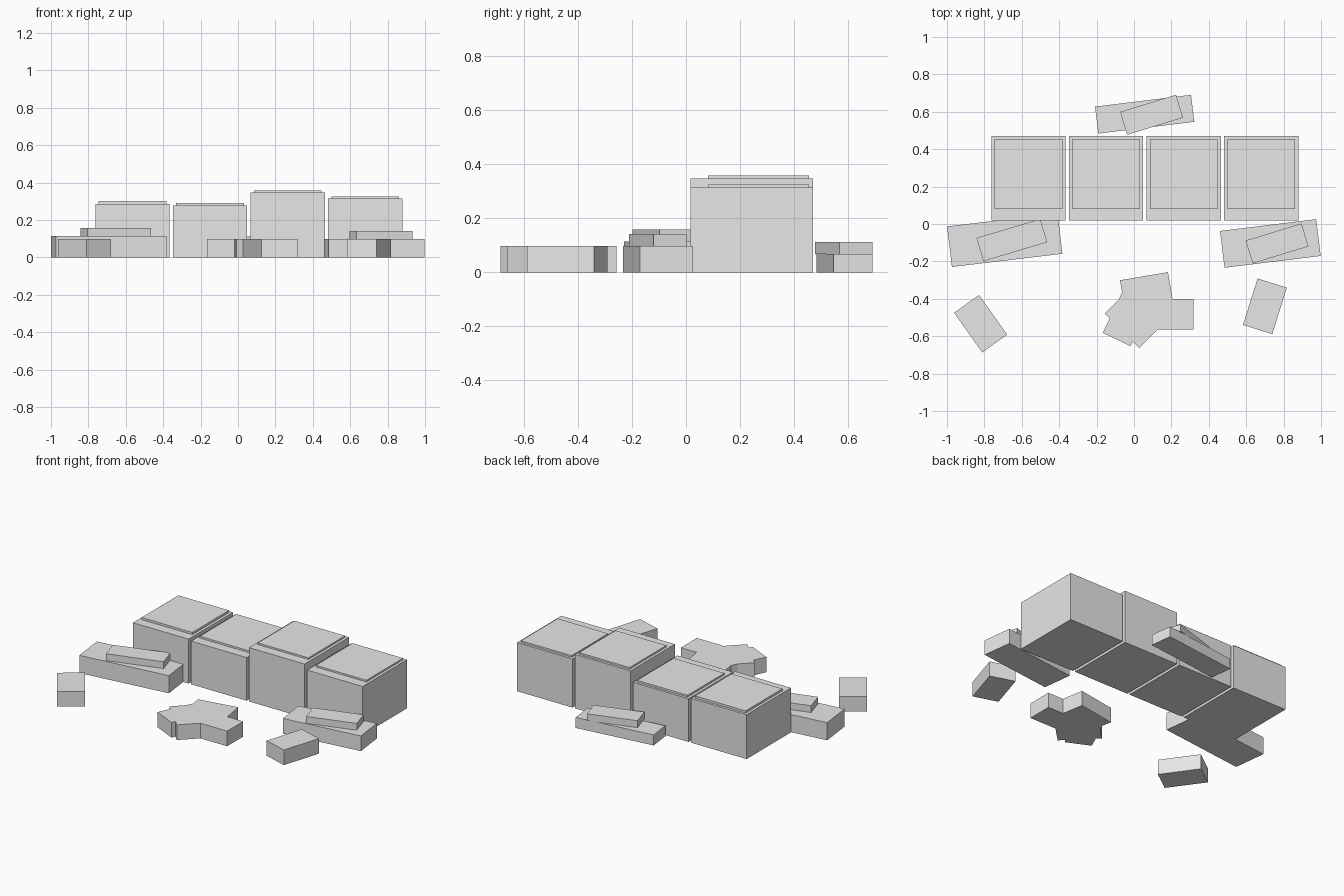
import bpy, bmesh, math
from mathutils import Matrix

if "Cube" in bpy.data.objects:
    bpy.data.objects.remove(bpy.data.objects["Cube"])

# One flat stone colour
stone = bpy.data.materials.new("pale_grey_stone")
stone.diffuse_color = (0.8, 0.8, 0.8, 1)
stone.use_nodes = True
stone.node_tree.nodes["Principled BSDF"].inputs["Base Color"].default_value = stone.diffuse_color


def block(name, x, y, z0, z1, length, width, angle=0):
    """Box centred on (x, y), from z0 to z1, turned about z."""
    mesh = bpy.data.meshes.new(name)
    bm = bmesh.new()
    bmesh.ops.create_cube(bm, size=1, matrix=Matrix.Diagonal((length, width, z1 - z0, 1)))
    bm.to_mesh(mesh)
    bm.free()
    mesh.materials.append(stone)
    ob = bpy.data.objects.new(name, mesh)
    ob.location = (x, y, (z0 + z1) / 2)
    ob.rotation_euler.z = math.radians(angle)
    bpy.context.collection.objects.link(ob)


# Row of four large blocks, each with a thin cap set toward the back
for i, (body, cap) in enumerate([(0.287, 0.301), (0.279, 0.291), (0.348, 0.359), (0.314, 0.325)]):
    x = -0.564 + 0.4147 * i
    block(f"wall_block_{i + 1}", x, 0.244, 0, body, 0.397, 0.453)
    block(f"wall_cap_{i + 1}", x, 0.268, body, cap, 0.362, 0.374)

# Stacks of two tilted slabs: lower slab and smaller upper slab
block("left_lower_slab", -0.691, -0.086, 0, 0.114, 0.595, 0.218, 6.8)
block("left_upper_slab", -0.653, -0.086, 0.114, 0.158, 0.356, 0.130, 16.6)
block("right_lower_slab", 0.729, -0.104, 0, 0.098, 0.518, 0.198, 7)
block("right_upper_slab", 0.765, -0.104, 0.098, 0.142, 0.312, 0.128, 17)
block("back_lower_slab", 0.057, 0.587, 0, 0.068, 0.517, 0.145, 7)
block("back_upper_slab", 0.094, 0.584, 0.068, 0.113, 0.312, 0.128, 17)

# Loose rubble bricks in front: two apart, four in an overlapping pile
bricks = [(-0.82, -0.533, -54.5), (0.70, -0.44, 72.6),
          (0.067, -0.36, 9.5), (0.188, -0.483, 0),
          (-0.006, -0.513, -45.3), (-0.037, -0.5, 64.5)]
for i, (x, y, a) in enumerate(bricks):
    block(f"rubble_brick_{i + 1}", x, y, 0, 0.098, 0.26, 0.164, a)
